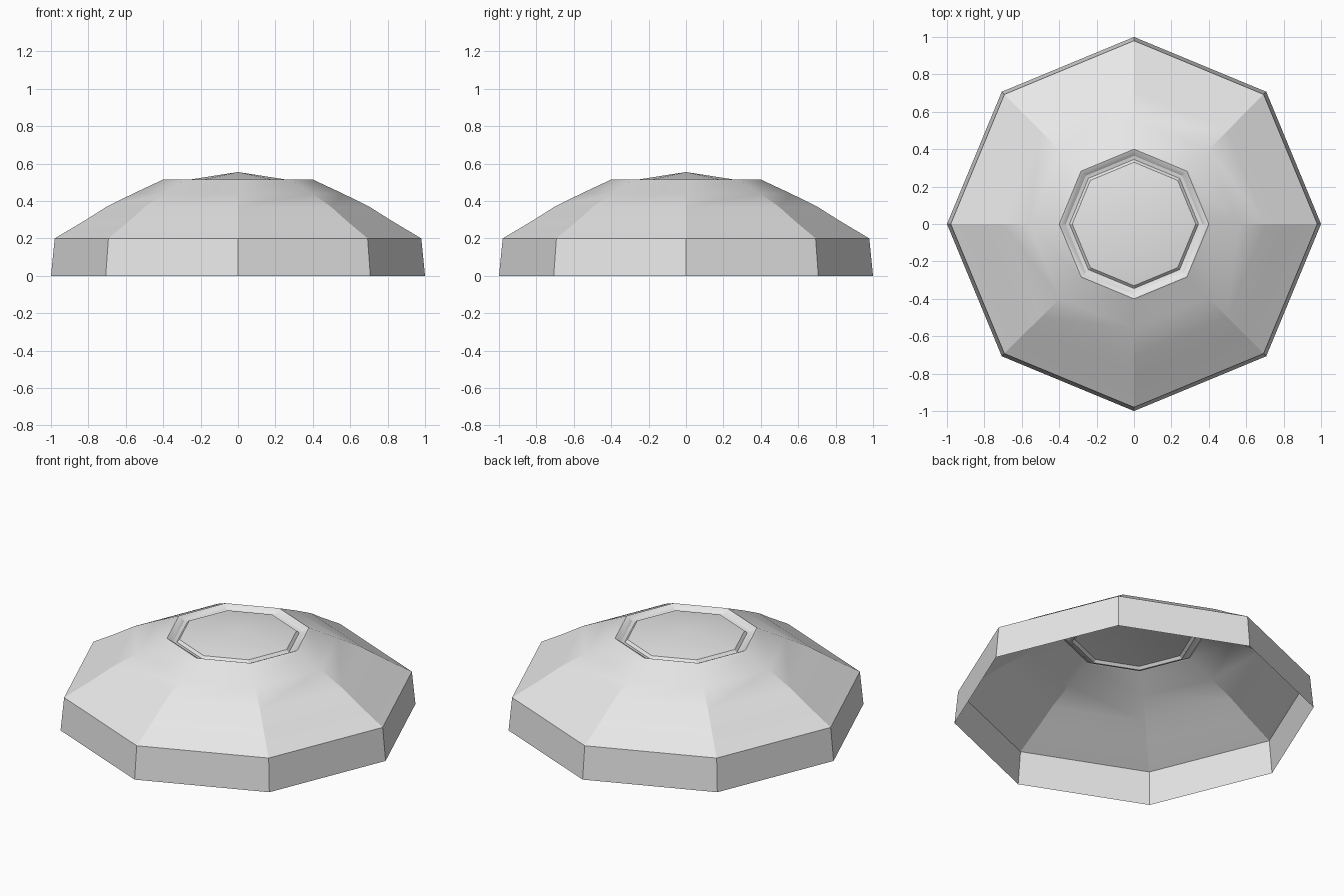
import bpy, bmesh, math

cube = bpy.data.objects.get("Cube")
if cube:
    bpy.data.objects.remove(cube, do_unlink=True)

SIDES = 8

# Plain light grey shell colour
grey = bpy.data.materials.new("light grey")
grey.use_nodes = True
grey.diffuse_color = (0.8, 0.8, 0.8, 1)
grey.node_tree.nodes["Principled BSDF"].inputs["Base Color"].default_value = (0.8, 0.8, 0.8, 1)


def ring(bm, radius, z):
    """One octagonal loop with a corner on each axis."""
    return [bm.verts.new((radius * math.cos(math.tau * i / SIDES),
                          radius * math.sin(math.tau * i / SIDES), z))
            for i in range(SIDES)]


def lathe(name, profile, apex=None):
    """Open octagonal surface through (radius, z) points, with optional tip."""
    bm = bmesh.new()
    rings = [ring(bm, r, z) for r, z in profile]
    for low, high in zip(rings, rings[1:]):
        for i in range(SIDES):
            j = (i + 1) % SIDES
            bm.faces.new((low[i], low[j], high[j], high[i]))
    if apex is not None:
        tip = bm.verts.new((0, 0, apex))
        for i in range(SIDES):
            bm.faces.new((rings[-1][i], rings[-1][(i + 1) % SIDES], tip))
    mesh = bpy.data.meshes.new(name)
    bm.to_mesh(mesh)
    bm.free()
    mesh.materials.append(grey)
    obj = bpy.data.objects.new(name, mesh)
    bpy.context.collection.objects.link(obj)
    bpy.ops.object.select_all(action='DESELECT')
    obj.select_set(True)
    bpy.context.view_layer.objects.active = obj
    bpy.ops.object.shade_smooth_by_angle(angle=math.radians(20))
    return obj


# Hollow dome: slanted skirt, faceted roof, rounded crest, recess and low cap
lathe("dome_shell", [
    (1.0, 0.0), (0.98, 0.2),
    (0.82, 0.295), (0.705, 0.368), (0.56, 0.44),
    (0.41, 0.51), (0.4, 0.515), (0.388, 0.51),
    (0.365, 0.493), (0.345, 0.488), (0.33, 0.503),
], apex=0.555)
